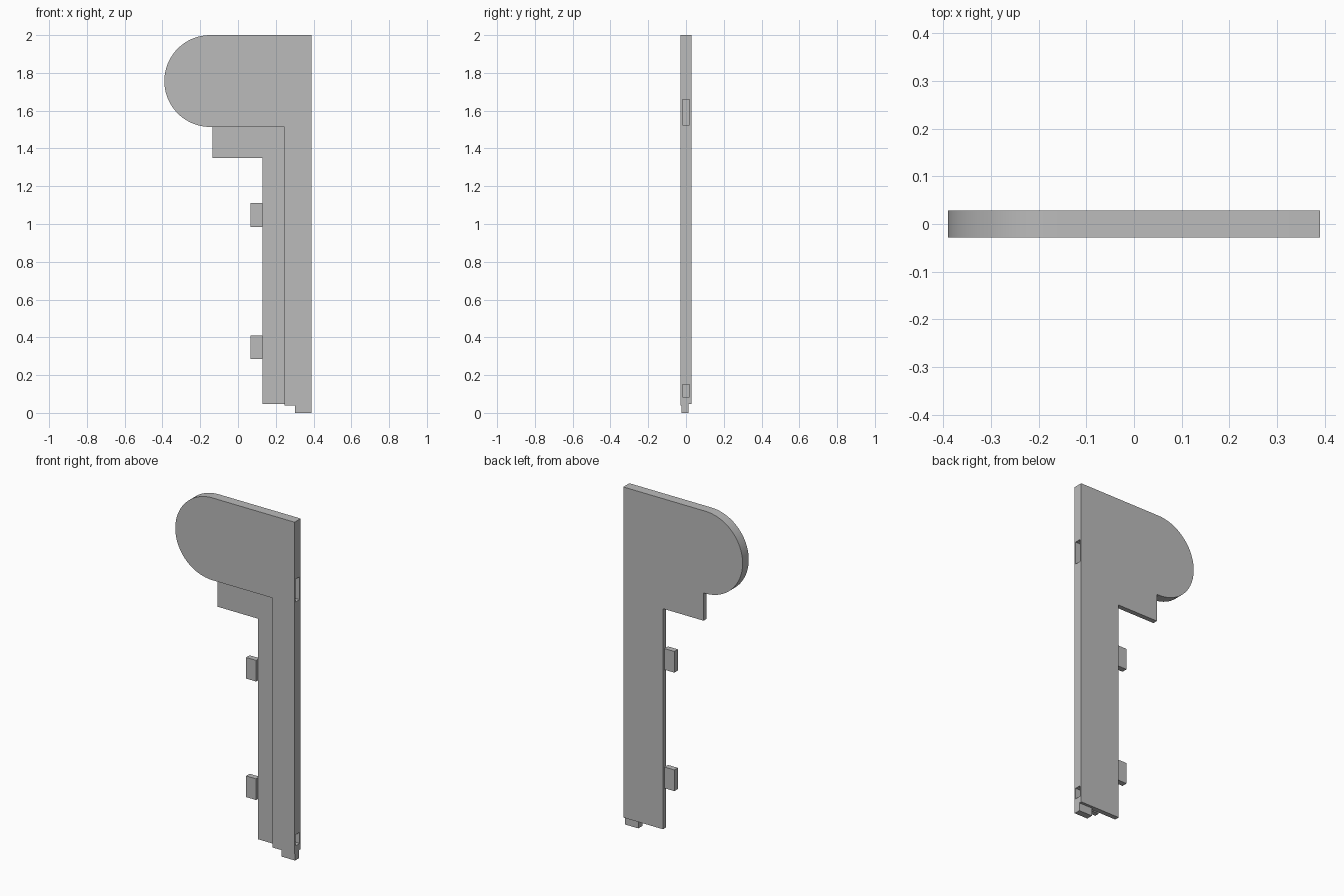
import bpy, bmesh
from math import pi, sin, cos, radians

cube = bpy.data.objects.get("Cube")
if cube:
    bpy.data.objects.remove(cube, do_unlink=True)

grey = bpy.data.materials.new("plain grey")
grey.use_nodes = True
grey.diffuse_color = (0.5, 0.5, 0.5, 1)
bsdf = next(n for n in grey.node_tree.nodes if n.type == 'BSDF_PRINCIPLED')
bsdf.inputs["Base Color"].default_value = (0.5, 0.5, 0.5, 1)

HALF = 0.0285        # half of the panel thickness
RIGHT = 0.39
RADIUS = 0.243
TOP = 2.0
HEAD_BOTTOM = TOP - 2 * RADIUS


def extrude(name, outline, y0, y1):
    """Extrude an x-z outline from y0 to y1."""
    bm = bmesh.new()
    face = bm.faces.new([bm.verts.new((x, y0, z)) for x, z in outline])
    ext = bmesh.ops.extrude_face_region(bm, geom=[face])
    verts = [g for g in ext["geom"] if isinstance(g, bmesh.types.BMVert)]
    bmesh.ops.translate(bm, verts=verts, vec=(0, y1 - y0, 0))
    bmesh.ops.recalc_face_normals(bm, faces=bm.faces[:])
    mesh = bpy.data.meshes.new(name)
    bm.to_mesh(mesh)
    bm.free()
    mesh.materials.append(grey)
    obj = bpy.data.objects.new(name, mesh)
    bpy.context.collection.objects.link(obj)
    return obj


def box(name, x0, x1, y0, y1, z0, z1):
    return extrude(name, [(x0, z0), (x1, z0), (x1, z1), (x0, z1)], y0, y1)


def apply_boolean(target, other, operation):
    """Combine other into target, then remove it."""
    mod = target.modifiers.new(operation.title(), 'BOOLEAN')
    mod.operation = operation
    mod.solver = 'EXACT'
    mod.object = other
    bpy.ops.object.select_all(action='DESELECT')
    bpy.context.view_layer.objects.active = target
    target.select_set(True)
    bpy.ops.object.modifier_apply(modifier=mod.name)
    bpy.data.objects.remove(other, do_unlink=True)


# Rounded end of the head, from the top down to the underside
cx, cz = RADIUS - RIGHT, TOP - RADIUS
steps = 48
arc = [(cx - RADIUS * sin(pi * i / steps), cz + RADIUS * cos(pi * i / steps))
       for i in range(steps + 1)]

# Front layer: rounded head and narrow post
front_outline = arc + [(0.245, HEAD_BOTTOM), (0.245, 0.04),
                       (RIGHT, 0.04), (RIGHT, TOP)]
# Back layer: same head, with the stepped ledge and wider post
back_outline = arc + [(-0.135, HEAD_BOTTOM), (-0.135, 1.35), (0.13, 1.35),
                      (0.13, 0.047), (RIGHT, 0.047), (RIGHT, TOP)]
panel = extrude("panel", front_outline, -HALF, 0)
apply_boolean(panel, extrude("back_layer", back_outline, 0, HALF), 'UNION')

# Slots in the outer edge
for z0, z1 in ((0.085, 0.15), (1.525, 1.66)):
    slot = box("slot_cutter", RIGHT - 0.07, RIGHT + 0.05, -0.018, 0.018, z0, z1)
    apply_boolean(panel, slot, 'DIFFERENCE')

bpy.ops.object.select_all(action='DESELECT')
panel.select_set(True)
bpy.context.view_layer.objects.active = panel
bpy.ops.object.shade_smooth_by_angle(angle=radians(30))

# Tabs on the inner edge
for name, z0 in (("lower_tab", 0.285), ("upper_tab", 0.985)):
    box(name, 0.065, 0.13, -0.017, 0.016, z0, z0 + 0.125)

# Foot under the post
box("foot", 0.303, RIGHT, -0.025, 0.013, 0, 0.047)
